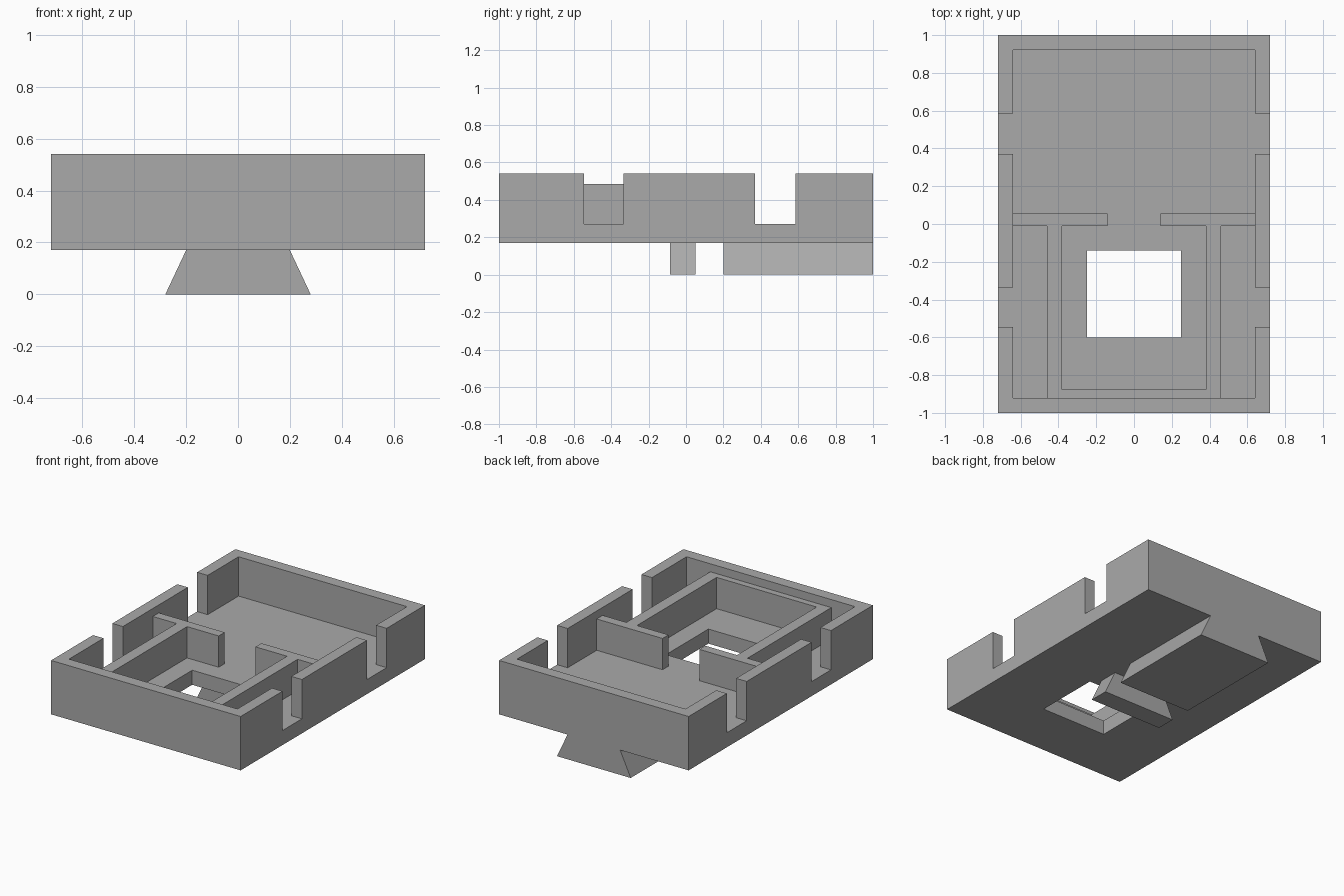
import bpy
import bmesh

if "Cube" in bpy.data.objects:
    bpy.data.objects.remove(bpy.data.objects["Cube"], do_unlink=True)

grey = bpy.data.materials.new("plain grey")
grey.use_nodes = True
grey.diffuse_color = (0.4, 0.4, 0.4, 1)
grey.node_tree.nodes["Principled BSDF"].inputs["Base Color"].default_value = grey.diffuse_color


def prism(name, outline, offset, mirror=False):
    """Extrude a closed outline of 3D points; optionally mirror it across x."""
    bm = bmesh.new()
    face = bm.faces.new([bm.verts.new(p) for p in outline])
    new = bmesh.ops.extrude_face_region(bm, geom=[face])["geom"]
    bmesh.ops.translate(bm, vec=offset,
                        verts=[g for g in new if isinstance(g, bmesh.types.BMVert)])
    if mirror:
        bmesh.ops.delete(bm, geom=[f for f in bm.faces
                                   if all(abs(v.co.x) < 1e-5 for v in f.verts)],
                         context="FACES")
    bmesh.ops.recalc_face_normals(bm, faces=bm.faces)
    mesh = bpy.data.meshes.new(name)
    bm.to_mesh(mesh)
    bm.free()
    mesh.materials.append(grey)
    obj = bpy.data.objects.new(name, mesh)
    bpy.context.collection.objects.link(obj)
    if mirror:
        obj.modifiers.new("Mirror", "MIRROR").use_clip = True
    return obj


def box(name, x0, x1, y0, y1, z0, z1):
    return prism(name, [(x0, y0, z0), (x1, y0, z0), (x1, y1, z0), (x0, y1, z0)],
                 (0, 0, z1 - z0))


def cut(target, cutter):
    cutter.hide_render = True
    mod = target.modifiers.new("Cut", "BOOLEAN")
    mod.operation, mod.solver, mod.object = "DIFFERENCE", "EXACT", cutter
    bpy.context.view_layer.objects.active = target
    bpy.ops.object.modifier_apply(modifier=mod.name)
    bpy.data.objects.remove(cutter, do_unlink=True)


BASE, FLOOR, RIM, INNER = 0.17, 0.27, 0.54, 0.485

# Open tray with side notches and a floor opening
tray = box("tray", -0.72, 0.72, -1, 1, BASE, RIM)
cut(tray, box("cavity_cutter", -0.64, 0.64, -0.92, 0.92, FLOOR, 1))
for y0, y1 in ((-0.545, -0.335), (0.37, 0.585)):
    cut(tray, box("notch_cutter", -1, 1, y0, y1, FLOOR, 1))
cut(tray, box("opening_cutter", -0.25, 0.25, -0.6, -0.14, 0, 1))

# Inner partition: front strip, side rail and cross wall, mirrored
plan = [(0, -0.92), (0.46, -0.92), (0.46, -0.01), (0.64, -0.01), (0.64, 0.055),
        (0.14, 0.055), (0.14, -0.01), (0.38, -0.01), (0.38, -0.875), (0, -0.875)]
prism("inner_partition", [(x, y, FLOOR) for x, y in plan],
      (0, 0, INNER - FLOOR), mirror=True)

# Dovetail rails underneath
for name, y0, y1 in (("long_dovetail", 0.2, 1), ("short_dovetail", -0.085, 0.05)):
    prism(name, [(-0.28, y0, 0), (0.28, y0, 0), (0.2, y0, BASE), (-0.2, y0, BASE)],
          (0, y1 - y0, 0))
